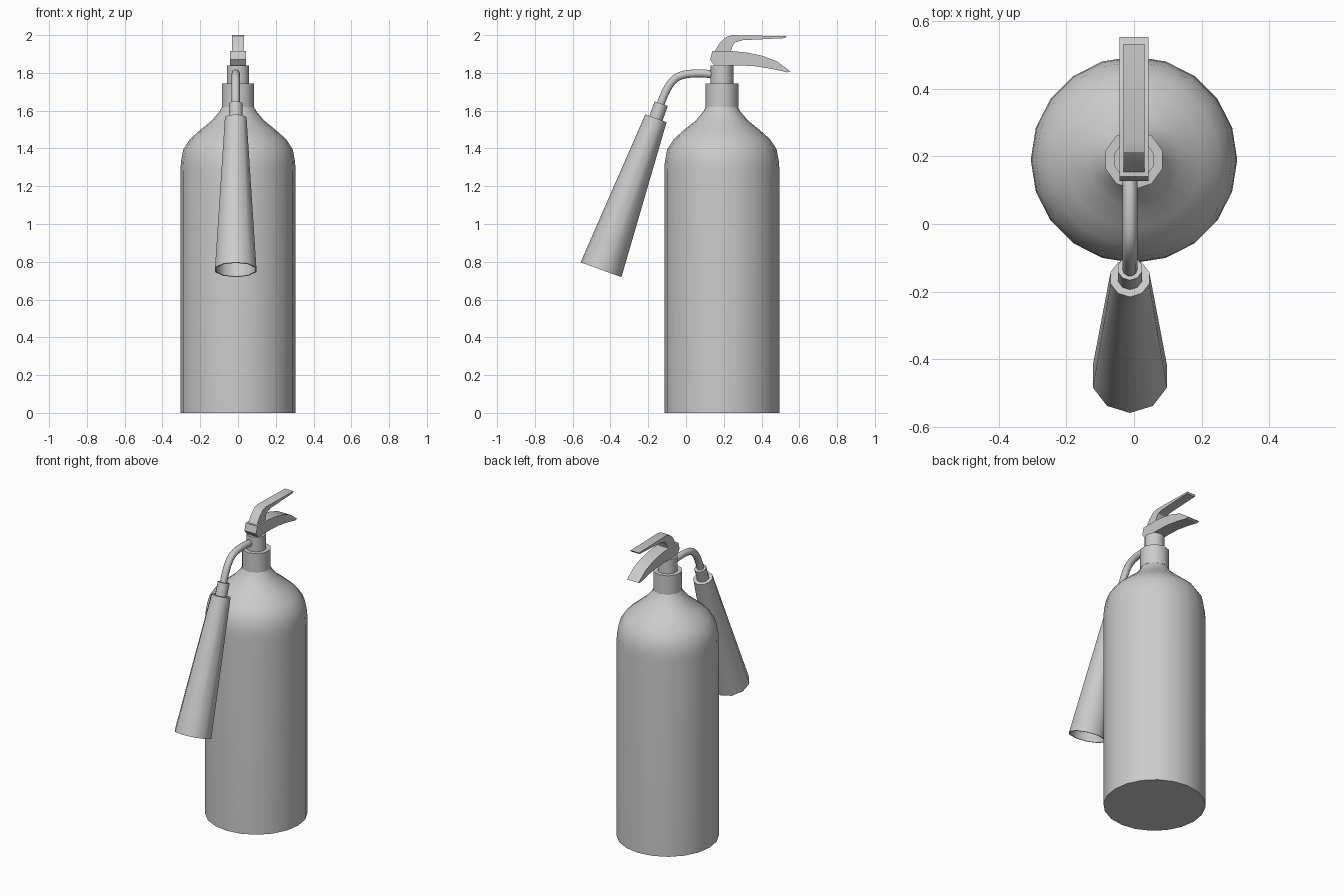
import bpy, bmesh, math
from mathutils import Matrix

if "Cube" in bpy.data.objects:
    bpy.data.objects.remove(bpy.data.objects["Cube"])


def finish(name, bm, angle):
    bmesh.ops.recalc_face_normals(bm, faces=bm.faces)
    mesh = bpy.data.meshes.new(name)
    bm.to_mesh(mesh)
    bm.free()
    ob = bpy.data.objects.new(name, mesh)
    bpy.context.collection.objects.link(ob)
    bpy.ops.object.select_all(action='DESELECT')
    ob.select_set(True)
    bpy.context.view_layer.objects.active = ob
    bpy.ops.object.shade_smooth_by_angle(angle=math.radians(angle))
    return ob


def lathe(name, profile, sides, location, tilt=0.0):
    """Revolve (radius, height) points about local z and cap both ends."""
    bm = bmesh.new()
    rings = []
    for r, z in profile:
        angles = [math.pi / 2 + math.tau * i / sides for i in range(sides)]
        rings.append([bm.verts.new((r * math.cos(a), r * math.sin(a), z)) for a in angles])
    for a, b in zip(rings, rings[1:]):
        for i in range(sides):
            j = (i + 1) % sides
            bm.faces.new((a[i], a[j], b[j], b[i]))
    bm.faces.new(rings[0])
    bm.faces.new(rings[-1])
    bm.transform(Matrix.Translation(location) @ Matrix.Rotation(-tilt, 4, 'X'))
    return finish(name, bm, 42)


def side_extrude(name, outline, width):
    """Extrude a (y, z) outline along x, centred on x = 0."""
    bm = bmesh.new()
    face = bm.faces.new([bm.verts.new((-width / 2, y, z)) for y, z in outline])
    new = bmesh.ops.extrude_face_region(bm, geom=[face])['geom']
    bmesh.ops.translate(bm, vec=(width, 0, 0),
                        verts=[v for v in new if isinstance(v, bmesh.types.BMVert)])
    return finish(name, bm, 25)


TANK_Y = 0.19
HOSE_X = -0.012

# Tank with curved shoulder, collar and valve
lathe("tank", [(0.305, 0), (0.305, 1.28), (0.302, 1.33), (0.29, 1.395), (0.254, 1.45),
               (0.201, 1.497), (0.138, 1.548), (0.097, 1.597), (0.082, 1.625)],
      20, (0, TANK_Y, 0))
lathe("collar", [(0.088, 1.62), (0.088, 1.745)], 10, (0, TANK_Y, 0))
lathe("valve", [(0.061, 1.74), (0.061, 1.84)], 10, (0, TANK_Y, 0))

# Hollow discharge horn and its connector, tilted away from the tank
tilt = math.atan2(0.291, 0.802)
horn_base = (HOSE_X, -0.45, 0.758)
lathe("horn", [(0.052, 0.84), (0.107, 0), (0.115, 0), (0.06, 0.853)], 10, horn_base, tilt)
lathe("horn_connector", [(0.037, 0.845), (0.037, 0.935)], 10, horn_base, tilt)

# Bent hose
curve = bpy.data.curves.new("hose", 'CURVE')
curve.dimensions = '3D'
curve.bevel_depth = 0.022
curve.bevel_resolution = 3
curve.resolution_u = 8
curve.use_fill_caps = True
spline = curve.splines.new('BEZIER')
spline.bezier_points.add(2)
path = [((-0.138, 1.625), (0.027, 0.075)),
        ((-0.05, 1.775), (0.04, 0.028)),
        ((0.16, 1.788), (-0.06, 0.014))]
for i, (p, ((y, z), (dy, dz))) in enumerate(zip(spline.bezier_points, path)):
    s = -1 if i == 2 else 1
    p.co = (HOSE_X, y, z)
    p.handle_left_type = p.handle_right_type = 'FREE'
    p.handle_right = (HOSE_X, y + s * dy, z + s * dz)
    p.handle_left = (HOSE_X, y - s * dy, z - s * dz)
hose = bpy.data.objects.new("hose", curve)
bpy.context.collection.objects.link(hose)

# Carrying handle with its valve block, and the squeeze lever above it
side_extrude("carry_handle", [(0.14, 1.915), (0.25, 1.915), (0.32, 1.908), (0.40, 1.892),
                              (0.48, 1.862), (0.553, 1.808), (0.535, 1.803), (0.45, 1.822),
                              (0.36, 1.836), (0.27, 1.84), (0.15, 1.84), (0.127, 1.87)], 0.085)
side_extrude("squeeze_lever", [(0.15, 1.91), (0.178, 1.957), (0.212, 1.99), (0.246, 2.0),
                               (0.532, 1.994), (0.525, 1.984), (0.30, 1.973), (0.262, 1.962),
                               (0.247, 1.945), (0.236, 1.91)], 0.062)
